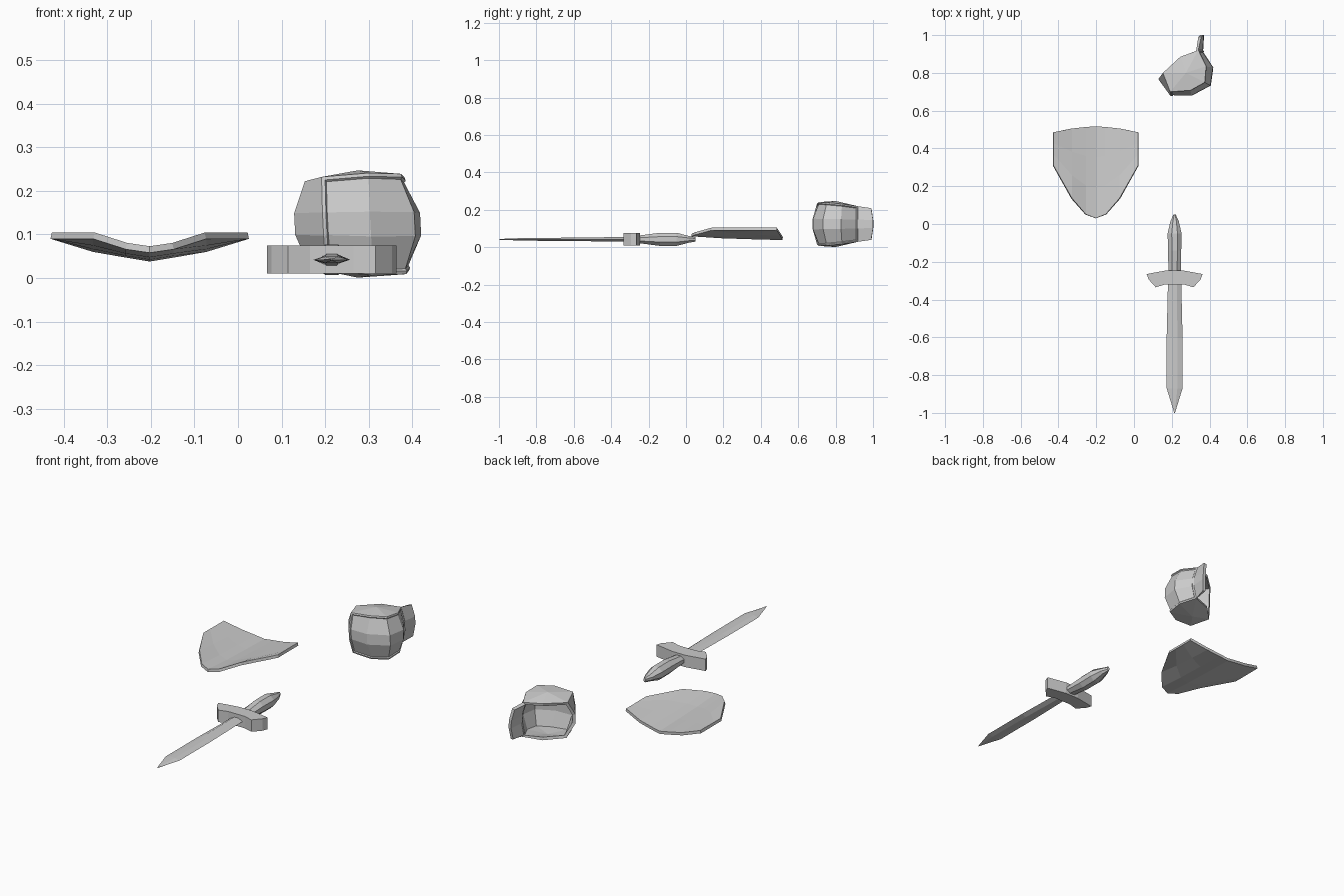
import bpy, bmesh
from math import cos, sin, pi
from mathutils import Vector

cube = bpy.data.objects.get("Cube")
if cube:
    bpy.data.objects.remove(cube, do_unlink=True)

metal = bpy.data.materials.new("grey metal")
GREY = (0.6, 0.6, 0.6, 1)
metal.diffuse_color = GREY
metal.use_nodes = True
metal.node_tree.nodes["Principled BSDF"].inputs["Base Color"].default_value = GREY


def finish(bm, name):
    mesh = bpy.data.meshes.new(name)
    bm.to_mesh(mesh)
    bm.free()
    mesh.materials.append(metal)
    obj = bpy.data.objects.new(name, mesh)
    bpy.context.collection.objects.link(obj)
    return obj


def skin(bm, rings, closed):
    """Bridge neighbouring rows of vertices with quads."""
    faces = []
    for a, b in zip(rings, rings[1:]):
        n = len(a)
        for i in range(n if closed else n - 1):
            j = (i + 1) % n
            faces.append(bm.faces.new((a[i], a[j], b[j], b[i])))
    return faces


def solidify(obj, thickness):
    mod = obj.modifiers.new("thickness", "SOLIDIFY")
    mod.thickness = thickness
    mod.offset = -1


SWORD_X, SWORD_Z = 0.215, 0.042


def loft(name, stations, section):
    """Loft a unit cross-section along y; stations are (y, half width, half height)."""
    bm = bmesh.new()
    rings = [[bm.verts.new((SWORD_X + u * w, y, SWORD_Z + v * h)) for u, v in section]
             for y, w, h in stations]
    skin(bm, rings, True)
    bm.faces.new(rings[0])
    bm.faces.new(rings[-1])
    bmesh.ops.recalc_face_normals(bm, faces=bm.faces)
    return finish(bm, name)


# Sword blade and grip
flat_hex = [(1, 0), (0.35, 1), (-0.35, 1), (-1, 0), (-0.35, -1), (0.35, -1)]
loft("sword_blade", [(-1, 0.002, 0.002), (-0.87, 0.042, 0.007),
                     (-0.6, 0.042, 0.009), (-0.3, 0.035, 0.013)], flat_hex)
octagon = [(cos(pi * (k + 0.5) / 4) / cos(pi / 8), sin(pi * (k + 0.5) / 4) / cos(pi / 8))
           for k in range(8)]
loft("sword_grip", [(-0.27, 0.032, 0.018), (-0.14, 0.035, 0.035), (-0.05, 0.037, 0.035),
                    (0.015, 0.022, 0.018), (0.05, 0.006, 0.012)], octagon)

# Sword guard: mirrored curved outline, extruded upwards
half = [(0.04, -0.245), (0.148, -0.265), (0.138, -0.293), (0.1, -0.335), (0.05, -0.32)]
outline = half + [(-x, y) for x, y in reversed(half)]
bm = bmesh.new()
base = bm.faces.new([bm.verts.new((SWORD_X + x, y, 0.01)) for x, y in outline])
top = bmesh.ops.extrude_face_region(bm, geom=[base])
bmesh.ops.translate(bm, vec=(0, 0, 0.065),
                    verts=[v for v in top["geom"] if isinstance(v, bmesh.types.BMVert)])
bmesh.ops.recalc_face_normals(bm, faces=bm.faces)
finish(bm, "sword_guard")

# Shield: columns of (x, lower y, upper y, lower z, upper z), mirrored left to right
columns = [(0, 0.03, 0.517, 0.058, 0.038), (0.055, 0.05, 0.513, 0.066, 0.047),
           (0.13, 0.135, 0.505, 0.09, 0.06), (0.2275, 0.31, 0.485, 0.09, 0.09)]
mirrored = [(-c[0],) + c[1:] for c in reversed(columns[1:])] + columns
bm = bmesh.new()
rows = [[bm.verts.new((x - 0.2025, lo + (hi - lo) * t, za + (zb - za) * t ** 0.6))
         for t in (0, 0.33, 0.67, 1)] for x, lo, hi, za, zb in mirrored]
skin(bm, rows, False)
bm.normal_update()
if sum(f.normal.z for f in bm.faces) > 0:
    bmesh.ops.reverse_faces(bm, faces=bm.faces)
solidify(finish(bm, "shield"), 0.015)

# Helmet on its side: (outer x, y), (side edge x, y), half width, from brow over crown to neck
MID = 0.124
profile = [((0.13, 0.767), (0.158, 0.80), 0.098), ((0.195, 0.677), (0.197, 0.70), 0.108),
           ((0.305, 0.674), (0.305, 0.708), 0.117), ((0.41, 0.73), (0.38, 0.75), 0.115),
           ((0.424, 0.83), (0.387, 0.835), 0.107), ((0.365, 0.92), (0.345, 0.92), 0.095),
           ((0.37, 1.0), (0.36, 0.99), 0.085)]
bm = bmesh.new()
levels = [(-1, 0), (-0.25, 1), (0.25, 1), (1, 0)]
rings = []
for s, t in levels:
    ring = []
    for outer, inner, width in profile:
        p = Vector(inner).lerp(Vector(outer), t)
        ring.append(bm.verts.new((p.x - 0.05 * s * width, p.y, MID + s * width)))
    rings.append(ring)
wall = skin(bm, rings, False)
for ring, s in ((rings[0], -1), (rings[-1], 1)):
    # Domed side panel with a cut-away edge towards the face
    rim = ring[:-1] + [bm.verts.new((0.245, 0.885, MID + s * 0.1))]
    hub = bm.verts.new((0.275, 0.80, MID + s * 0.123))
    for i, v in enumerate(rim):
        bm.faces.new((v, rim[(i + 1) % len(rim)], hub))
bmesh.ops.recalc_face_normals(bm, faces=bm.faces)
centre = Vector((0.28, 0.81, MID))
if sum(f.normal.dot(f.calc_center_median() - centre) for f in bm.faces) < 0:
    bmesh.ops.reverse_faces(bm, faces=bm.faces)
# Recessed crown panel, leaving a raised border
crown = [f for f in wall if 0.2 < f.calc_center_median().x and f.calc_center_median().y < 0.9]
bmesh.ops.inset_region(bm, faces=crown, thickness=0.008, depth=0, use_even_offset=True)
bmesh.ops.inset_region(bm, faces=crown, thickness=0.003, depth=-0.005, use_even_offset=True)
solidify(finish(bm, "helmet"), 0.016)
